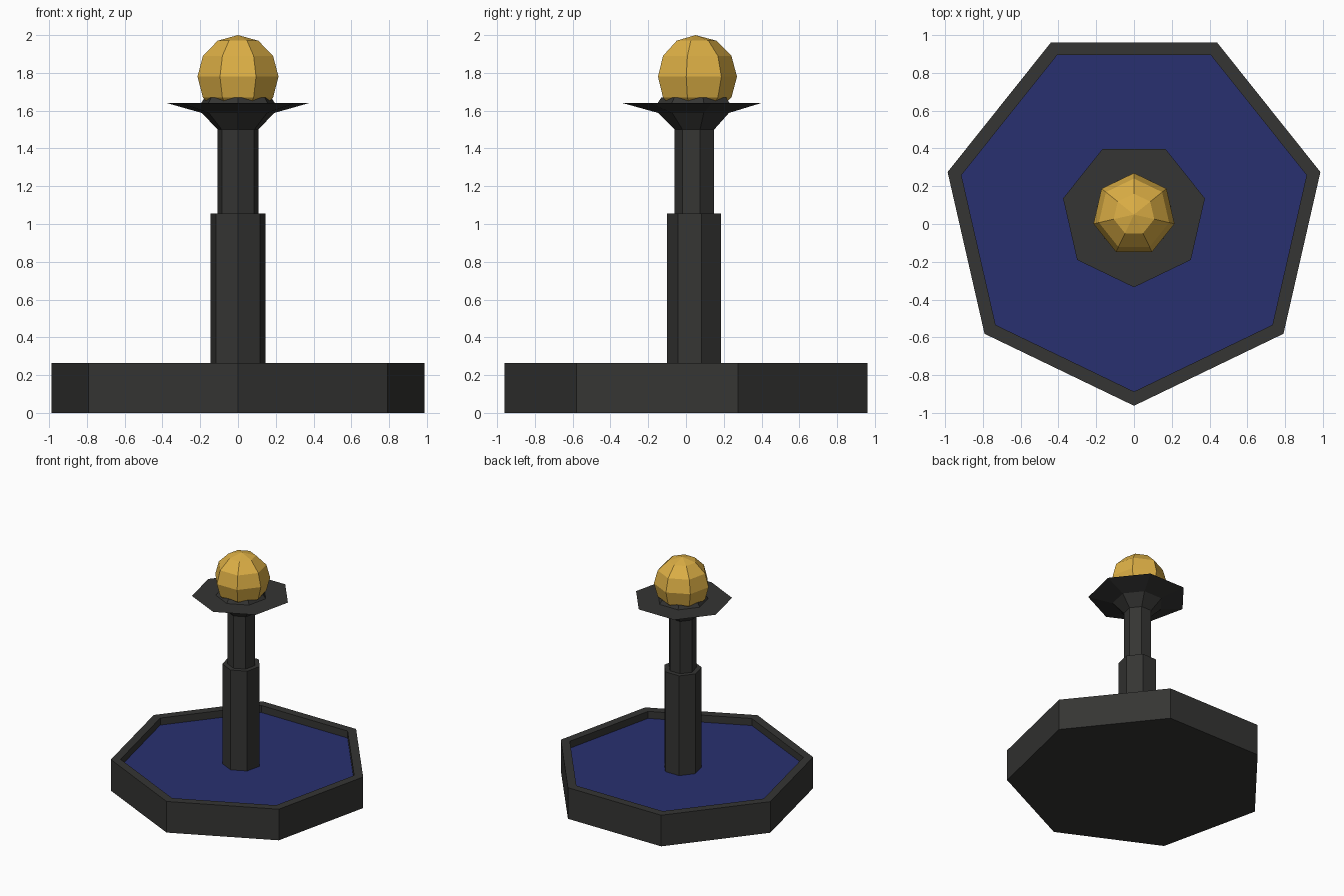
import bpy
from math import sin, cos, pi, radians

if "Cube" in bpy.data.objects:
    bpy.data.objects.remove(bpy.data.objects["Cube"])

SIDES = 7
CY = 0.05          # common axis of all parts sits at y = 0.05


def material(name, rgb):
    m = bpy.data.materials.new(name)
    m.diffuse_color = (*rgb, 1.0)
    m.use_nodes = True
    m.node_tree.nodes["Principled BSDF"].inputs["Base Color"].default_value = m.diffuse_color
    return m


def lathe(name, profile, mat, phase=-pi / 2):
    """Revolve (radius, z) points, bottom to top, in seven flat sides."""
    verts, faces, rings = [], [], []
    for r, z in profile:
        start = len(verts)
        if r == 0:
            verts.append((0, 0, z))
            rings.append([start] * SIDES)
        else:
            for i in range(SIDES):
                a = phase + 2 * pi * i / SIDES
                verts.append((r * cos(a), r * sin(a), z))
            rings.append(list(range(start, start + SIDES)))
    for low, high in zip(rings, rings[1:]):
        for i in range(SIDES):
            j = (i + 1) % SIDES
            quad = (low[i], low[j], high[j], high[i])
            faces.append(tuple(dict.fromkeys(quad)))
    # flat caps where the profile does not reach the axis
    if profile[0][0]:
        faces.append(tuple(reversed(rings[0])))
    if profile[-1][0]:
        faces.append(tuple(rings[-1]))
    mesh = bpy.data.meshes.new(name)
    mesh.from_pydata(verts, [], faces)
    mesh.materials.append(mat)
    obj = bpy.data.objects.new(name, mesh)
    obj.location.y = CY
    bpy.context.collection.objects.link(obj)
    return obj


stone = material("dark_stone", (0.035, 0.035, 0.033))
water = material("water_blue", (0.022, 0.03, 0.16))
gold = material("gold", (0.72, 0.43, 0.06))

# Basin with raised rim, and the water inside it
lathe("basin", [(1.012, 0), (1.012, 0.265), (0.937, 0.265), (0.937, 0.19)], stone)
lathe("water", [(0.937, 0.19), (0.937, 0.205)], water)

# Two-stage column
lathe("lower_column", [(0.15, 0.19), (0.15, 1.055)], stone)
lathe("upper_column", [(0.11, 1.055), (0.11, 1.5)], stone)

# Flared dish with a low collar that holds the ball
lathe("dish", [(0.11, 1.5), (0.197, 1.588), (0.385, 1.64),
               (0.2, 1.64), (0.18, 1.67)], stone)

# Faceted ball, turned so a corner points backwards
ball = [(0.22 * cos(radians(a)) if abs(a) < 90 else 0,
         1.78 + 0.22 * sin(radians(a))) for a in range(-90, 91, 30)]
lathe("ball", ball, gold, phase=pi / 2)
